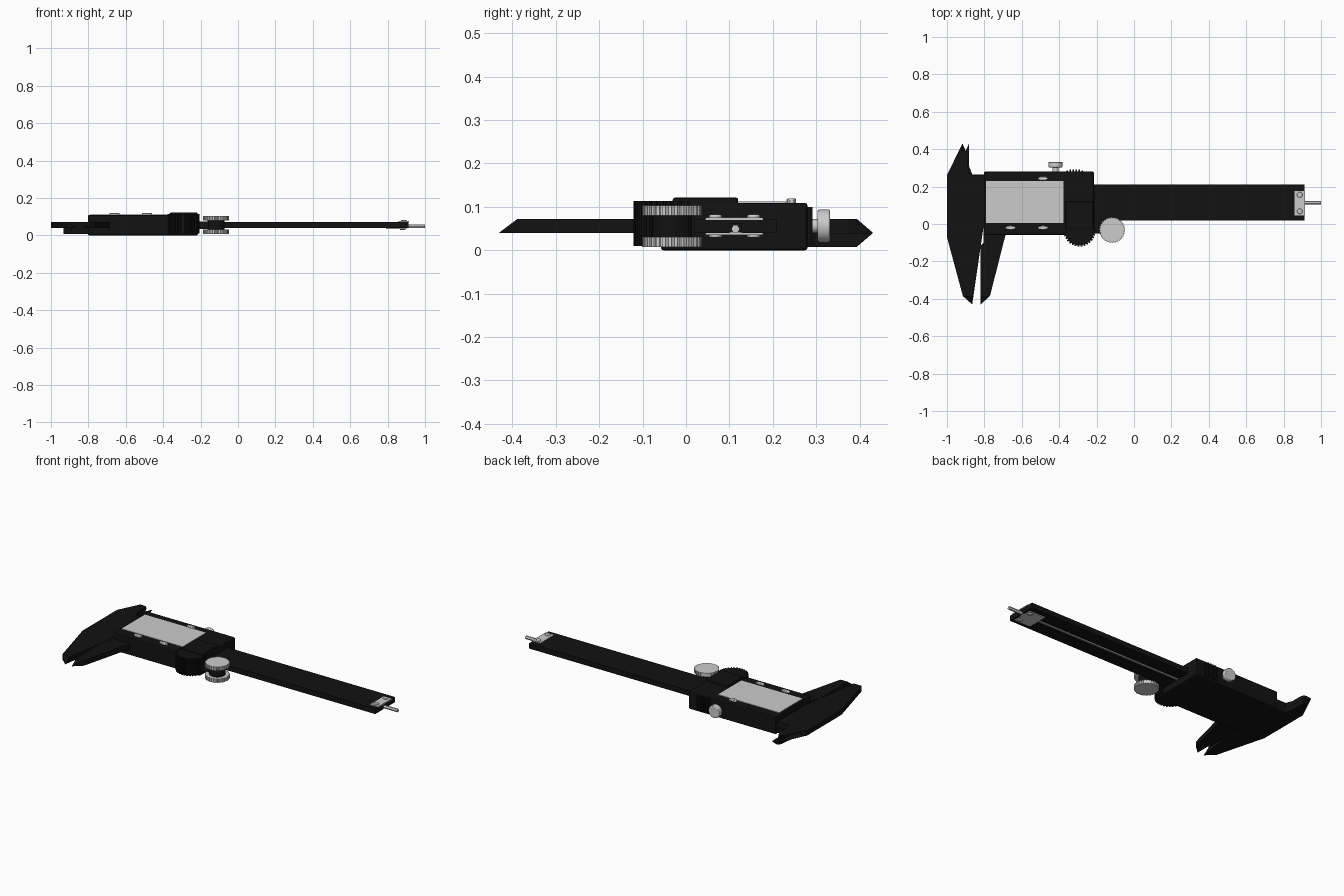
import bpy, bmesh
from math import sin, cos, pi, radians
from mathutils import Vector

if "Cube" in bpy.data.objects:
    bpy.data.objects.remove(bpy.data.objects["Cube"])

black = bpy.data.materials.new("black_finish")
black.diffuse_color = (0.006, 0.006, 0.006, 1)
black.use_nodes = True
black.node_tree.nodes["Principled BSDF"].inputs["Base Color"].default_value = black.diffuse_color


def place(axis, a, b, c):
    """Map profile coordinates (a, b) and extrusion depth c to world space."""
    return {'z': Vector((a, b, c)), 'x': Vector((c, a, b)), 'y': Vector((a, c, b))}[axis]


def prism(name, pts, lo, hi, axis='z', mat=None, cuts=(), bevel=0.0):
    """Extrude a profile along an axis; cuts are (point, outward normal) planes."""
    bm = bmesh.new()
    low = [bm.verts.new(place(axis, a, b, lo)) for a, b in pts]
    high = [bm.verts.new(place(axis, a, b, hi)) for a, b in pts]
    n = len(pts)
    bm.faces.new(low)
    bm.faces.new(high)
    for i in range(n):
        j = (i + 1) % n
        bm.faces.new((low[i], low[j], high[j], high[i]))
    if cuts:
        bmesh.ops.triangulate(bm, faces=bm.faces[:])
    for co, no in cuts:
        bmesh.ops.bisect_plane(bm, geom=bm.verts[:] + bm.edges[:] + bm.faces[:],
                               plane_co=co, plane_no=Vector(no).normalized(), clear_outer=True)
        bmesh.ops.holes_fill(bm, edges=[e for e in bm.edges if e.is_boundary], sides=0)
    bmesh.ops.recalc_face_normals(bm, faces=bm.faces[:])
    me = bpy.data.meshes.new(name)
    bm.to_mesh(me)
    bm.free()
    ob = bpy.data.objects.new(name, me)
    bpy.context.collection.objects.link(ob)
    if mat:
        me.materials.append(mat)
    if bevel:
        m = ob.modifiers.new("edge_bevel", 'BEVEL')
        m.width, m.segments, m.limit_method = bevel, 2, 'ANGLE'
        m.angle_limit = radians(40)
    return ob


def rect(x0, x1, y0, y1):
    return [(x0, y0), (x1, y0), (x1, y1), (x0, y1)]


def ring(cx, cy, r, n=32, sx=1.0):
    return [(cx + sx * r * cos(2 * pi * i / n), cy + r * sin(2 * pi * i / n)) for i in range(n)]


def gear(cx, cy, r, depth, teeth):
    pts = []
    for i in range(teeth):
        for f, rr in ((0, r - depth), (0.3, r - depth), (0.4, r), (0.9, r)):
            a = 2 * pi * (i + f) / teeth
            pts.append((cx + rr * cos(a), cy + rr * sin(a)))
    return pts


def smooth(ob):
    bpy.ops.object.select_all(action='DESELECT')
    bpy.context.view_layer.objects.active = ob
    ob.select_set(True)
    bpy.ops.object.shade_smooth_by_angle(angle=radians(30))


# Beam with a depth-rod groove along its underside
prism("beam", [(0.02, 0.04), (0.1, 0.04), (0.1, 0.06), (0.128, 0.06), (0.128, 0.04),
               (0.21, 0.04), (0.21, 0.072), (0.02, 0.072)], -0.9, 0.912, 'x', black)
prism("depth_rod", ring(0.114, 0.049, 0.01, 6), -0.5, 1.0, 'x')

# Fixed jaw: outside jaw, head and inside jaw with a chamfered tip
tip_low = ((0, -0.43, 0.041), (0, -0.03, 0.04))
prism("fixed_jaw", [(-1, 0.262), (-1, -0.07), (-0.915, -0.385), (-0.865, -0.43),
                    (-0.865, -0.115), (-0.882, -0.1), (-0.882, 0), (-0.868, 0.017),
                    (-0.8, 0.017), (-0.8, 0.262), (-0.875, 0.262), (-0.89, 0.3),
                    (-0.892, 0.375), (-0.917, 0.43), (-0.92, 0.31), (-0.935, 0.262)],
      0.04, 0.072, 'z', black,
      [tip_low, ((0, 0.43, 0.041), (0, 0.03, 0.035))])

# Sliding jaw: outside jaw level with the beam, inside jaw on the back plate
prism("sliding_outside_jaw", [(-0.82, -0.43), (-0.77, -0.385), (-0.685, -0.05), (-0.685, 0.01),
                              (-0.79, 0.017), (-0.805, 0), (-0.805, -0.1), (-0.82, -0.115)],
      0.04, 0.072, 'z', black, [tip_low])
prism("sliding_inside_jaw", [(-0.78, 0.02), (-0.78, 0.265), (-0.865, 0.265), (-0.882, 0.31),
                             (-0.882, 0.43), (-0.907, 0.375), (-0.915, 0.3), (-0.932, 0.262),
                             (-0.932, 0.06), (-0.89, 0.02)],
      0.007, 0.04, 'z', black, [((0, 0.43, 0.039), (0, 0.03, -0.035))])

# Slider housing with display panel and battery cover
prism("slider_housing", rect(-0.802, -0.215, -0.058, 0.28), 0.0, 0.109, 'z', black, bevel=0.006)
prism("battery_cover", rect(-0.365, -0.217, -0.03, 0.12), 0.1, 0.121, 'z', black, bevel=0.004)
prism("display_panel", rect(-0.79, -0.377, 0.005, 0.23), 0.1, 0.112)

# Push buttons
for i, (x, y) in enumerate([(-0.487, 0.243), (-0.66, -0.02), (-0.487, -0.02)]):
    smooth(prism(f"button_{i + 1}", ring(x, y, 0.011, 20, 2.5), 0.1, 0.119, bevel=0.003))

# Ribbed thumb rest and grip ridges on the opposite side
prism("thumb_rest", gear(-0.291, -0.035, 0.086, 0.008, 32), 0.01, 0.114, 'z', black)
for i in range(6):
    x = -0.362 + i * 0.016
    top = 0.292 if 0 < i < 5 else 0.287
    prism(f"grip_ridge_{i + 1}", rect(x, x + 0.009, 0.27, top), 0.012, 0.1, 'z', black)

# Double thumb wheel, its hub and bracket
for side, lo, hi in (("lower", 0.007, 0.03), ("upper", 0.08, 0.103)):
    prism(f"{side}_thumb_wheel", gear(-0.117, -0.032, 0.069, 0.004, 30), lo, hi)
smooth(prism("thumb_wheel_hub", ring(-0.117, -0.032, 0.045), 0.03, 0.08, 'z', black))
prism("thumb_wheel_bracket", [(-0.23, -0.05), (-0.12, -0.05), (-0.12, 0.02), (-0.23, 0.02)],
      0.035, 0.075, 'z', black)

# Lock screw
smooth(prism("lock_screw_stem", ring(-0.42, 0.056, 0.016, 24), 0.27, 0.31, 'y'))
smooth(prism("lock_screw_head", ring(-0.42, 0.056, 0.038, 32), 0.303, 0.332, 'y', bevel=0.004))

# End plates on both faces of the beam, each held by two screws
prism("upper_end_plate", rect(0.858, 0.914, 0.045, 0.177), 0.07, 0.076)
prism("lower_end_plate", rect(0.79, 0.9, 0.045, 0.177), 0.035, 0.042)
for i, y in enumerate((0.068, 0.156)):
    smooth(prism(f"upper_end_screw_{i + 1}", ring(0.886, y, 0.015, 20), 0.07, 0.082, bevel=0.003))
    smooth(prism(f"lower_end_screw_{i + 1}", ring(0.88, y, 0.015, 20), 0.029, 0.042, bevel=0.003))
